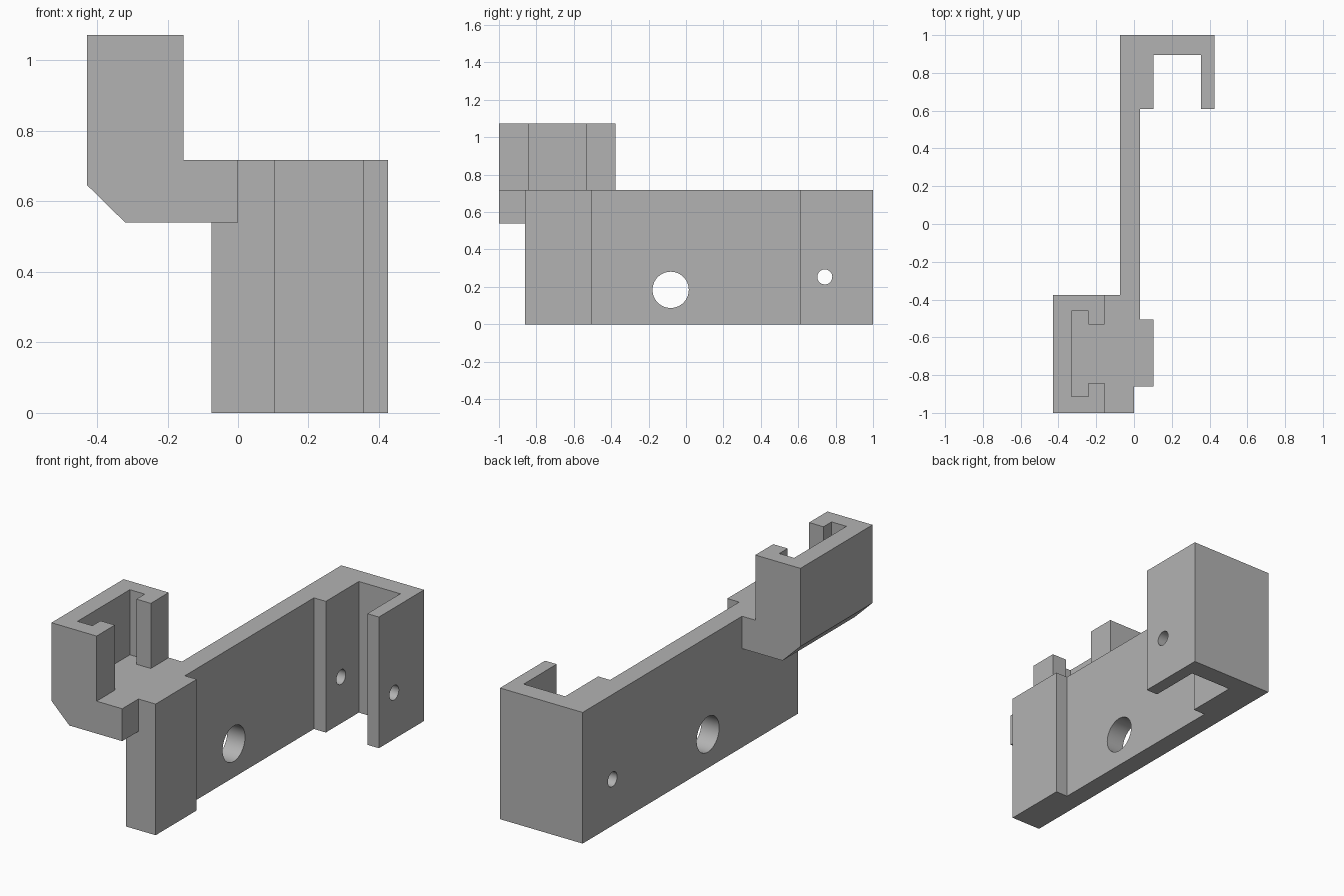
import bpy, bmesh, math
from mathutils import Vector

cube = bpy.data.objects.get("Cube")
if cube:
    bpy.data.objects.remove(cube, do_unlink=True)

grey = bpy.data.materials.new("plain_grey")
grey.use_nodes = True
colour = (0.45, 0.45, 0.45, 1)
grey.diffuse_color = colour
grey.node_tree.nodes["Principled BSDF"].inputs["Base Color"].default_value = colour


def prism(name, profile, place, sweep):
    """Extrude a 2D profile; place maps (u, v) to a 3D start point."""
    bm = bmesh.new()
    face = bm.faces.new([bm.verts.new(place(u, v)) for u, v in profile])
    new = bmesh.ops.extrude_face_region(bm, geom=[face])["geom"]
    verts = [g for g in new if isinstance(g, bmesh.types.BMVert)]
    bmesh.ops.translate(bm, verts=verts, vec=Vector(sweep))
    bmesh.ops.recalc_face_normals(bm, faces=bm.faces)
    mesh = bpy.data.meshes.new(name)
    bm.to_mesh(mesh)
    bm.free()
    mesh.materials.append(grey)
    ob = bpy.data.objects.new(name, mesh)
    bpy.context.collection.objects.link(ob)
    return ob


def combine(target, tool, operation):
    """Apply a boolean and discard the tool object."""
    tool.hide_render = True
    mod = target.modifiers.new(operation.lower(), "BOOLEAN")
    mod.operation, mod.solver, mod.object = operation, "EXACT", tool
    bpy.context.view_layer.objects.active = target
    bpy.ops.object.modifier_apply(modifier=mod.name)
    bpy.data.objects.remove(tool, do_unlink=True)


def circle(y, z, radius, sides=48):
    angles = [2 * math.pi * i / sides for i in range(sides)]
    return [(y + radius * math.cos(a), z + radius * math.sin(a)) for a in angles]


TOP = 0.717          # top of the long plate and floor of the holder
BACK, FACE, STEP = -0.075, 0.032, 0.104

# Long plate with a front pad and a hooked channel at the rear
plate = prism("mounting_plate", [
    (BACK, 1), (0.425, 1), (0.425, 0.61), (0.355, 0.61), (0.355, 0.895),
    (STEP, 0.895), (STEP, 0.61), (FACE, 0.61), (FACE, -0.505),
    (STEP, -0.505), (STEP, -0.86), (BACK, -0.86)],
    lambda x, y: (x, y, 0), (0, 0, TOP))

# Raised holder with a chamfered underside
holder = prism("holder", [
    (-0.428, 1.073), (-0.155, 1.073), (-0.155, TOP), (0, TOP),
    (0, 0.54), (-0.32, 0.54), (-0.428, 0.646)],
    lambda x, z: (x, -1, z), (0, 0.623, 0))

# T-shaped pocket, open at the top and towards the plate
pocket = prism("pocket_cutter", [
    (-0.332, -0.912), (-0.242, -0.912), (-0.242, -0.842), (-0.1, -0.842),
    (-0.1, -0.532), (-0.242, -0.532), (-0.242, -0.46), (-0.332, -0.46)],
    lambda x, y: (x, y, TOP), (0, 0, 0.6))
combine(holder, pocket, "DIFFERENCE")
combine(plate, holder, "UNION")

# Large plate hole, and small holes through both channel walls
for y, z, radius in ((-0.082, 0.184, 0.097), (0.742, 0.253, 0.04)):
    hole = prism("hole_cutter", circle(y, z, radius),
                 lambda u, v: (-0.3, u, v), (1, 0, 0))
    combine(plate, hole, "DIFFERENCE")

# Smooth hole walls, crisp edges elsewhere
bpy.ops.object.select_all(action="DESELECT")
plate.select_set(True)
bpy.context.view_layer.objects.active = plate
bpy.ops.object.shade_smooth_by_angle(angle=math.radians(30))
